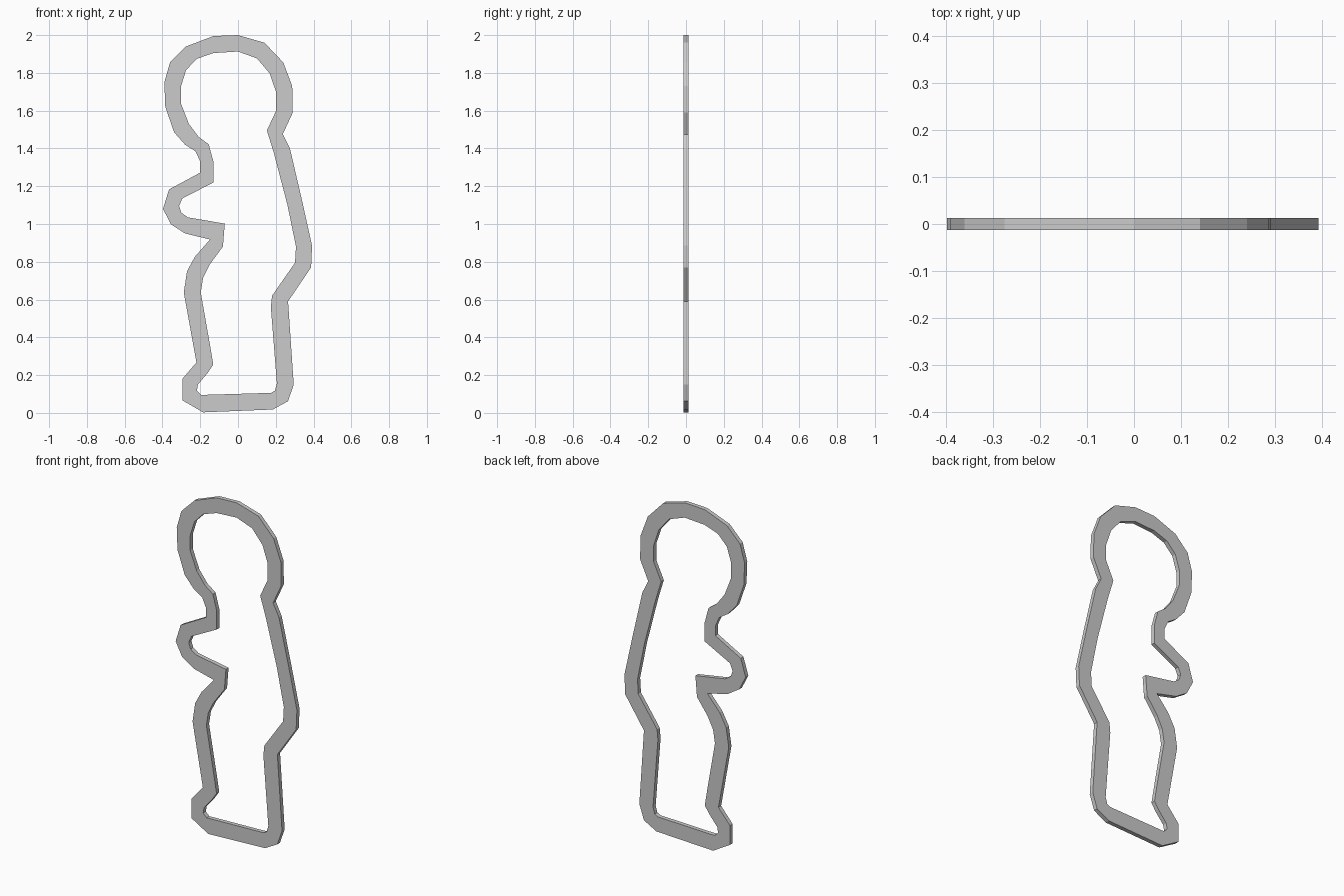
import bpy
import bmesh

THICKNESS = 0.025

# Outer silhouette (x, z), clockwise from the top of the head
outer = [
    (0, 2), (.14, 1.96), (.24, 1.855), (.287, 1.73), (.29, 1.59), (.237, 1.475),
    (.275, 1.4), (.34, 1.12), (.392, .885), (.387, .77), (.265, .59),
    (.295, .15), (.265, .062), (.185, .018), (-.185, .003), (-.295, .067),
    (-.295, .18), (-.22, .267), (-.287, .637), (-.27, .75), (-.228, .827),
    (-.148, .918), (-.28, .95), (-.355, .998), (-.397, 1.08), (-.365, 1.183),
    (-.2, 1.272), (-.2, 1.33), (-.225, 1.385), (-.28, 1.42), (-.338, 1.485),
    (-.385, 1.62), (-.39, 1.75), (-.36, 1.855), (-.275, 1.94), (-.13, 1.995),
]
# Inner edge of the band
inner = [
    (0, 1.913), (.1, 1.877), (.168, 1.797), (.202, 1.697), (.202, 1.6),
    (.153, 1.495), (.19, 1.375), (.262, 1.1), (.307, .88), (.302, .795), (.18, .62),
    (.174, .56), (.206, .155), (.195, .117), (.175, .106), (-.195, .095),
    (-.218, .117), (-.212, .15), (-.16, .212), (-.131, .255), (-.145, .34),
    (-.197, .637), (-.185, .715), (-.15, .785), (-.08, .88), (-.07, 1.002),
    (-.265, 1.035), (-.3, 1.06), (-.312, 1.095), (-.295, 1.135), (-.13, 1.22),
    (-.13, 1.33), (-.155, 1.422), (-.207, 1.46), (-.26, 1.53), (-.303, 1.64),
    (-.303, 1.725), (-.275, 1.815), (-.217, 1.875), (-.13, 1.905),
]


def add_loop(bm, points):
    verts = [bm.verts.new((x, 0, z)) for x, z in points]
    return [bm.edges.new((a, b)) for a, b in zip(verts, verts[1:] + verts[:1])]


# Flat band between the two outlines
bm = bmesh.new()
edges = add_loop(bm, outer) + add_loop(bm, inner)
bmesh.ops.triangle_fill(bm, edges=edges, use_beauty=True, normal=(0, -1, 0))
bmesh.ops.recalc_face_normals(bm, faces=bm.faces[:])
mesh = bpy.data.meshes.new("cutter_outline")
bm.to_mesh(mesh)
bm.free()

# Even depth about y = 0
band = bpy.data.objects.new("cutter_outline", mesh)
bpy.context.collection.objects.link(band)
solid = band.modifiers.new("depth", 'SOLIDIFY')
solid.thickness = THICKNESS
solid.offset = 0
